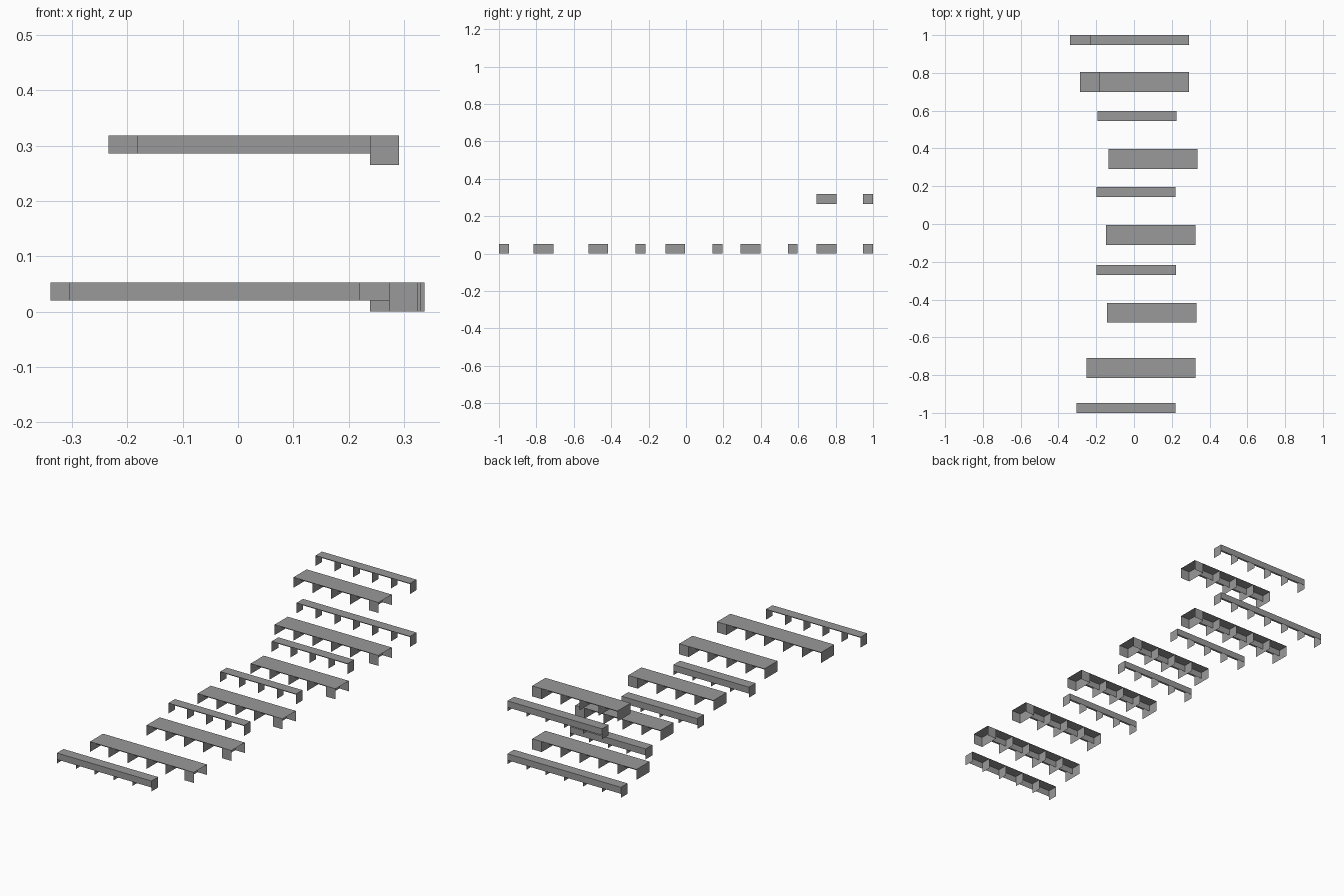
import bpy
import bmesh
from mathutils import Vector

cube = bpy.data.objects.get("Cube")
if cube:
    bpy.data.objects.remove(cube, do_unlink=True)

BAY = 0.105        # bay width
DEPTH = BAY / 2    # depth of one shelf side
HEIGHT = 0.0525    # bracket height
LIP = 0.0325       # height of the back spine

steel = bpy.data.materials.new("grey steel")
steel.use_nodes = True
GREY = (0.32, 0.32, 0.32, 1)
steel.diffuse_color = GREY
steel.node_tree.nodes["Principled BSDF"].inputs["Base Color"].default_value = GREY


def sheet(bm, corner, u, v):
    """Thin rectangular sheet spanned from a corner by two edges."""
    c, u, v = Vector(corner), Vector(u), Vector(v)
    bm.faces.new([bm.verts.new(p) for p in (c, c + u, c + u + v, c + v)])


def finish(name, bm):
    mesh = bpy.data.meshes.new(name)
    bm.to_mesh(mesh)
    bm.free()
    mesh.materials.append(steel)
    obj = bpy.data.objects.new(name, mesh)
    bpy.context.collection.objects.link(obj)


def shelf(name, right_end, y0, width, bays, spine_y, z, cap=False):
    """Shelf run: deck, hanging spine, brackets and an optional end cap."""
    x1 = right_end - (DEPTH if cap else 0)
    x0 = x1 - bays * BAY
    top = z + HEIGHT

    # Deck
    bm = bmesh.new()
    sheet(bm, (x0, y0, top), (right_end - x0, 0, 0), (0, width, 0))
    finish(name + "_deck", bm)

    # Spine under the deck
    bm = bmesh.new()
    sheet(bm, (x0, spine_y, top - LIP), (x1 - x0, 0, 0), (0, 0, LIP))
    finish(name + "_spine", bm)

    # Cross brackets
    bm = bmesh.new()
    for i in range(bays + 1):
        sheet(bm, (x0 + i * BAY, y0, z), (0, width, 0), (0, 0, HEIGHT))
    finish(name + "_brackets", bm)

    # End cap brackets along both sides
    if cap:
        bm = bmesh.new()
        for y in (y0, y0 + width):
            sheet(bm, (x1, y, z), (DEPTH, 0, 0), (0, 0, HEIGHT))
        finish(name + "_end_cap", bm)


UPPER = 0.2655

# Wall shelves, spine on the back edge: right end, back edge, bays, base height
wall_runs = [
    (0.291, 1.0, 6, 0), (0.291, 1.0, 5, UPPER),
    (0.226, 0.597, 4, 0), (0.221, 0.195, 4, 0), (0.222, -0.217, 4, 0),
]
for n, (right, back, bays, z) in enumerate(wall_runs, 1):
    shelf(f"wall_shelf_{n}", right, back - DEPTH, DEPTH, bays, back, z)

# Front shelf, spine on the front edge
shelf("front_shelf", 0.22, -1.0, DEPTH, 5, -1.0, 0)

# Double sided shelves with end caps: right end, centre, bays, base height
island_runs = [
    (0.291, 0.751, 5, 0), (0.291, 0.751, 4, UPPER),
    (0.337, 0.345, 4, 0), (0.325, -0.058, 4, 0),
    (0.33, -0.47, 4, 0), (0.325, -0.762, 5, 0),
]
for n, (right, mid, bays, z) in enumerate(island_runs, 1):
    shelf(f"island_shelf_{n}", right, mid - DEPTH, BAY, bays, mid, z, cap=True)
